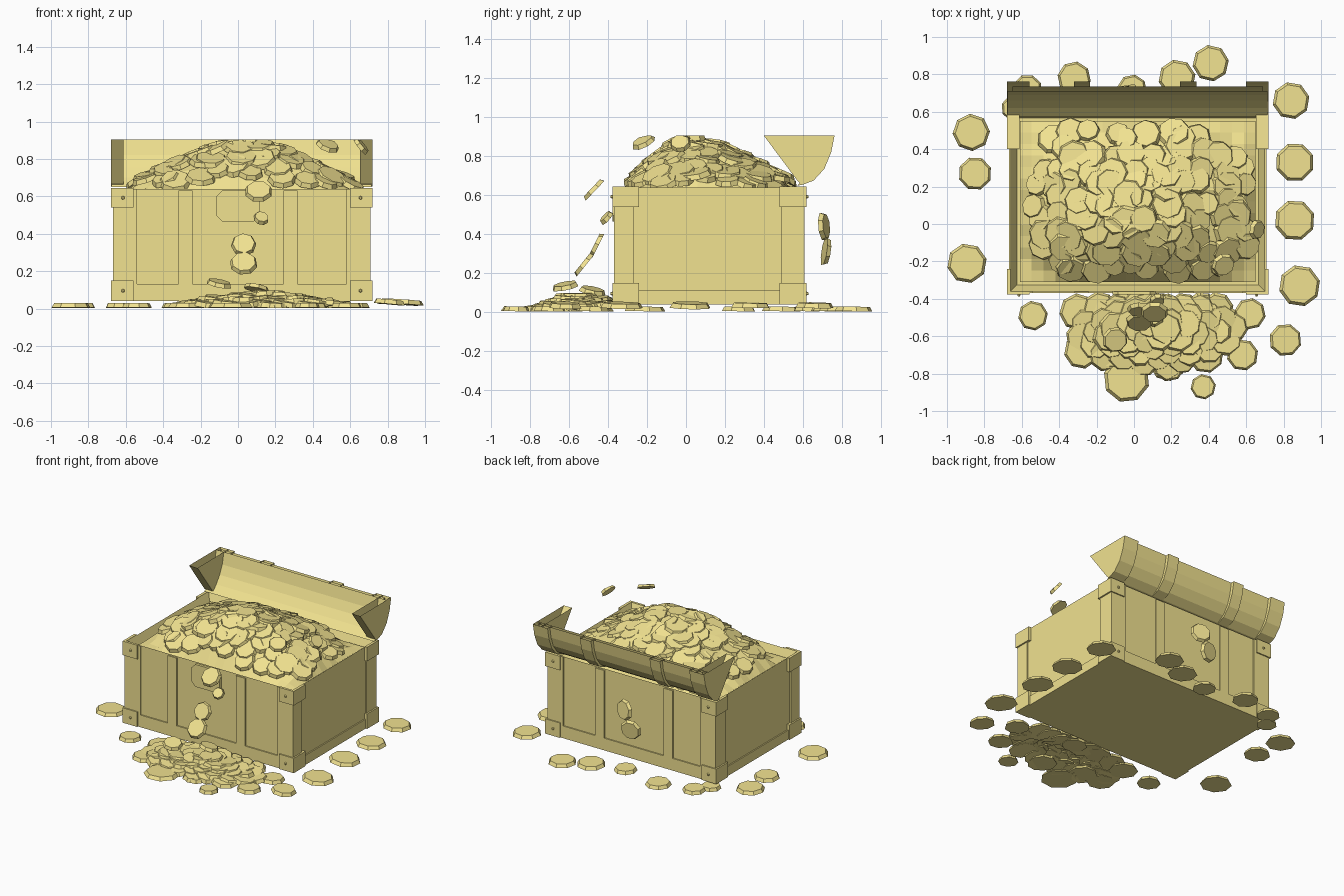
import bpy, bmesh, math, random
from mathutils import Vector, Matrix

if "Cube" in bpy.data.objects:
    bpy.data.objects.remove(bpy.data.objects["Cube"])

random.seed(4)
TOP = 0.905
gold = bpy.data.materials.new("gold")
gold.diffuse_color = (0.88, 0.76, 0.28, 1)
gold.use_nodes = True
gold.node_tree.nodes["Principled BSDF"].inputs["Base Color"].default_value = gold.diffuse_color


def finish(name, bm):
    me = bpy.data.meshes.new(name)
    bm.to_mesh(me)
    bm.free()
    me.materials.append(gold)
    ob = bpy.data.objects.new(name, me)
    bpy.context.collection.objects.link(ob)
    return ob


def add_box(bm, x0, x1, y0, y1, z0, z1):
    m = Matrix.Translation(((x0 + x1) / 2, (y0 + y1) / 2, (z0 + z1) / 2))
    m = m @ Matrix.Diagonal((x1 - x0, y1 - y0, z1 - z0, 1))
    return bmesh.ops.create_cube(bm, size=1, matrix=m)["verts"]


def add_prism(bm, profile, x0, x1):
    # y/z profile extruded along x; the side at the very top stays open
    a = [bm.verts.new((x0, y, z)) for y, z in profile]
    b = [bm.verts.new((x1, y, z)) for y, z in profile]
    bm.faces.new(a)
    bm.faces.new(b[::-1])
    for i in range(len(a)):
        j = (i + 1) % len(a)
        if min(a[i].co.z, a[j].co.z) < TOP - 0.001:
            bm.faces.new((a[j], a[i], b[i], b[j]))


def add_coin(bm, loc, r, thick=0.025, normal=(0, 0, 1)):
    rot = Vector(normal).to_track_quat('Z', 'Y').to_matrix().to_4x4()
    m = Matrix.Translation(loc) @ rot @ Matrix.Rotation(random.uniform(0, 1), 4, 'Z')
    vs = bmesh.ops.create_cone(bm, cap_ends=True, segments=8, radius1=r,
                               radius2=r * 0.86, depth=thick, matrix=m)["verts"]
    for v in vs:
        v.co.z = min(max(v.co.z, 0.002), TOP)


# Chest body: box with an inset, sunken opening
X0, X1, Y0, Y1, Z0, Z1 = -0.66, 0.70, -0.36, 0.60, 0.04, 0.64
bm = bmesh.new()
add_box(bm, X0, X1, Y0, Y1, Z0, Z1)
bm.faces.ensure_lookup_table()
lid_face = max(bm.faces, key=lambda f: f.calc_center_median().z)
bmesh.ops.inset_individual(bm, faces=[lid_face], thickness=0.048)
bmesh.ops.translate(bm, verts=lid_face.verts, vec=(0, 0, -0.08))
finish("chest_body", bm)

# Thin trim on all four sides: posts, straps and bottom rails
E = 0.009
bm = bmesh.new()
for ya, yb in ((Y0 - E, Y0), (Y1, Y1 + E)):
    add_box(bm, X0, X1, ya, yb, Z0, 0.13)
    add_box(bm, X0 - E, X0 + 0.12, ya, yb, Z0, Z1)
    add_box(bm, X1 - 0.12, X1 + E, ya, yb, Z0, Z1)
    for xs in (-0.28, 0.28):
        add_box(bm, xs - 0.037, xs + 0.037, ya, yb, 0.13, Z1 - 0.01)
for xa, xb in ((X0 - E, X0), (X1, X1 + E)):
    add_box(bm, xa, xb, Y0, Y1, Z0, 0.11)
    add_box(bm, xa, xb, Y0 - E, Y0 + 0.09, Z0, Z1)
    add_box(bm, xa, xb, Y1 - 0.11, Y1 + E, Z0, Z1)
finish("side_trim", bm)

# Corner brackets with a rivet on each front and back plate
bm = bmesh.new()
for sx, cx in ((-1, X0), (1, X1)):
    for sy, cy in ((-1, Y0), (1, Y1)):
        for za, zb in ((Z0, 0.15), (0.54, Z1 + 0.004)):
            ox, oy = cx + sx * 0.02, cy + sy * 0.018
            x, y = sorted((ox, cx - sx * 0.10)), sorted((oy, cy))
            add_box(bm, *x, *y, za, zb)
            x, y = sorted((ox, cx)), sorted((oy, cy - sy * 0.12))
            add_box(bm, *x, *y, za, zb)
            m = Matrix.Translation((cx - sx * 0.045, oy, (za + zb) / 2)) @ Matrix.Rotation(sy * -math.pi / 2, 4, 'X')
            bmesh.ops.create_cone(bm, cap_ends=True, segments=6, radius1=0.014,
                                  radius2=0.006, depth=0.02, matrix=m)
finish("corner_brackets", bm)

# Lock plate
bm = bmesh.new()
vs = add_box(bm, -0.115, 0.115, Y0 - 0.018, Y0, 0.465, 0.63)
edges = [e for e in bm.edges if abs(e.verts[0].co.y - e.verts[1].co.y) > 0.01]
bmesh.ops.bevel(bm, geom=edges, offset=0.03, segments=1, affect='EDGES')
finish("lock_plate", bm)

# Open lid: barrel shell, straps and hollow end pieces
outer = [(0.595, 0.655), (0.65, 0.69), (0.695, 0.75), (0.72, 0.82), (0.735, TOP)]
inner = [(0.71, TOP), (0.69, 0.82), (0.66, 0.755), (0.62, 0.70), (0.572, 0.65)]
band = [(0.595, 0.652), (0.655, 0.675), (0.71, 0.735), (0.745, 0.82), (0.762, TOP)]
bm = bmesh.new()
add_prism(bm, outer + inner, -0.65, 0.69)
finish("lid_shell", bm)
bm = bmesh.new()
for xa, xb in ((-0.675, -0.56), (-0.32, -0.235), (0.245, 0.335), (0.60, 0.715)):
    add_prism(bm, band + inner, xa, xb)
finish("lid_straps", bm)
bm = bmesh.new()
for xa, xb in ((-0.68, -0.612), (0.652, 0.72)):
    add_prism(bm, band + [(0.40, TOP), (0.575, 0.67)], xa, xb)
finish("lid_ends", bm)


# Treasure mound under the coins
def height(x, y):
    u = abs(x - 0.03) / 0.64
    v = (y - 0.0) / (0.32 if y < 0 else 0.60)
    d = (u ** 2.5 + abs(v) ** 2.5) ** 0.4
    return max(0.635, 0.65 + 0.255 * (1 - d ** 1.4))


bm = bmesh.new()
grid = bmesh.ops.create_grid(bm, x_segments=20, y_segments=14, size=1)["verts"]
for v in grid:
    edge = max(abs(v.co.x), abs(v.co.y)) > 0.99
    x, y = 0.02 + v.co.x * 0.63, 0.12 + v.co.y * 0.43
    z = height(x, y) - 0.02 + (0 if edge else random.uniform(-0.012, 0.012))
    v.co = (x, y, 0.60 if edge else z)
finish("treasure_mound", bm)

# Coins lying over the mound, tilted with its slope
bm = bmesh.new()
for i in range(12):
    for j in range(9):
        x = -0.51 + i * 0.098 + random.uniform(-0.04, 0.04)
        y = -0.23 + j * 0.088 + random.uniform(-0.03, 0.03)
        if height(x, y) < 0.65:
            continue
        gx = (height(x + 0.04, y) - height(x - 0.04, y)) / 0.08
        gy = (height(x, y + 0.04) - height(x, y - 0.04)) / 0.08
        n = (-gx * 0.8 + random.uniform(-0.2, 0.2), -gy * 0.8 + random.uniform(-0.2, 0.2), 1)
        add_coin(bm, (x, y, height(x, y) - 0.005), random.uniform(0.065, 0.095), 0.025, n)
finish("mound_coins", bm)

# Coins heaped in front of the chest
bm = bmesh.new()
for i in range(60):
    a, d = i * 2.4, math.sqrt((i + 0.5) / 60)
    x, y = 0.13 + 0.42 * d * math.cos(a), -0.56 + 0.20 * d * math.sin(a)
    tilt = (random.uniform(-0.15, 0.15), random.uniform(-0.15, 0.1), 1)
    z = 0.02 + 0.07 * (1 - d) + max(0, y + 0.5) * 0.12
    add_coin(bm, (x, min(y, -0.45), z), random.uniform(0.07, 0.1), 0.026, tilt)
finish("front_coin_heap", bm)

# Loose coins on the ground around the chest
ground = [(-.87, .49, .1), (-.85, .27, .09), (-.893, -.21, .107), (-.32, .78, .09),
          (-.01, .72, .08), (.23, .78, .1), (.41, .86, .098), (-.57, .72, .08),
          (-.64, .62, .07), (.84, .66, .1), (.86, .33, .105), (.86, .02, .11),
          (.886, -.33, .112), (.81, -.62, .088), (-.54, -.49, .08), (-.28, -.68, .095),
          (-.30, -.47, .1), (-.04, -.83, .125), (.37, -.87, .068), (.58, -.70, .085),
          (.62, -.48, .085), (.18, -.74, .1), (-.12, -.68, .1)]
bm = bmesh.new()
for x, y, r in ground:
    right = x > 0.7
    add_coin(bm, (x, y, 0.035 if right else 0.016), r, 0.024,
             (random.uniform(-.12, .12) if right else 0, 0.02, 1))
finish("ground_coins", bm)

# Coins tumbling out at the front, back and top
bm = bmesh.new()
falling = [((.11, -.475, .63), .075, (0, -1, .95)), ((.125, -.41, .485), .042, (.3, -1, .9)),
           ((.03, -.46, .345), .068, (0, -1, .5)), ((.03, -.525, .245), .075, (0, -1, .8)),
           ((-.10, -.62, .135), .07, (.2, -.2, 1)), ((.10, -.48, .11), .07, (.2, .2, 1)),
           ((.01, .71, .44), .075, (.3, 1, .1)), ((-.05, .72, .31), .075, (-.2, 1, -.15)),
           ((.48, -.22, .875), .065, (.4, -.5, 1)), ((.66, -.03, .87), .055, (1, -.2, .8))]
for loc, r, n in falling:
    add_coin(bm, loc, r, 0.022, n)
finish("falling_coins", bm)
